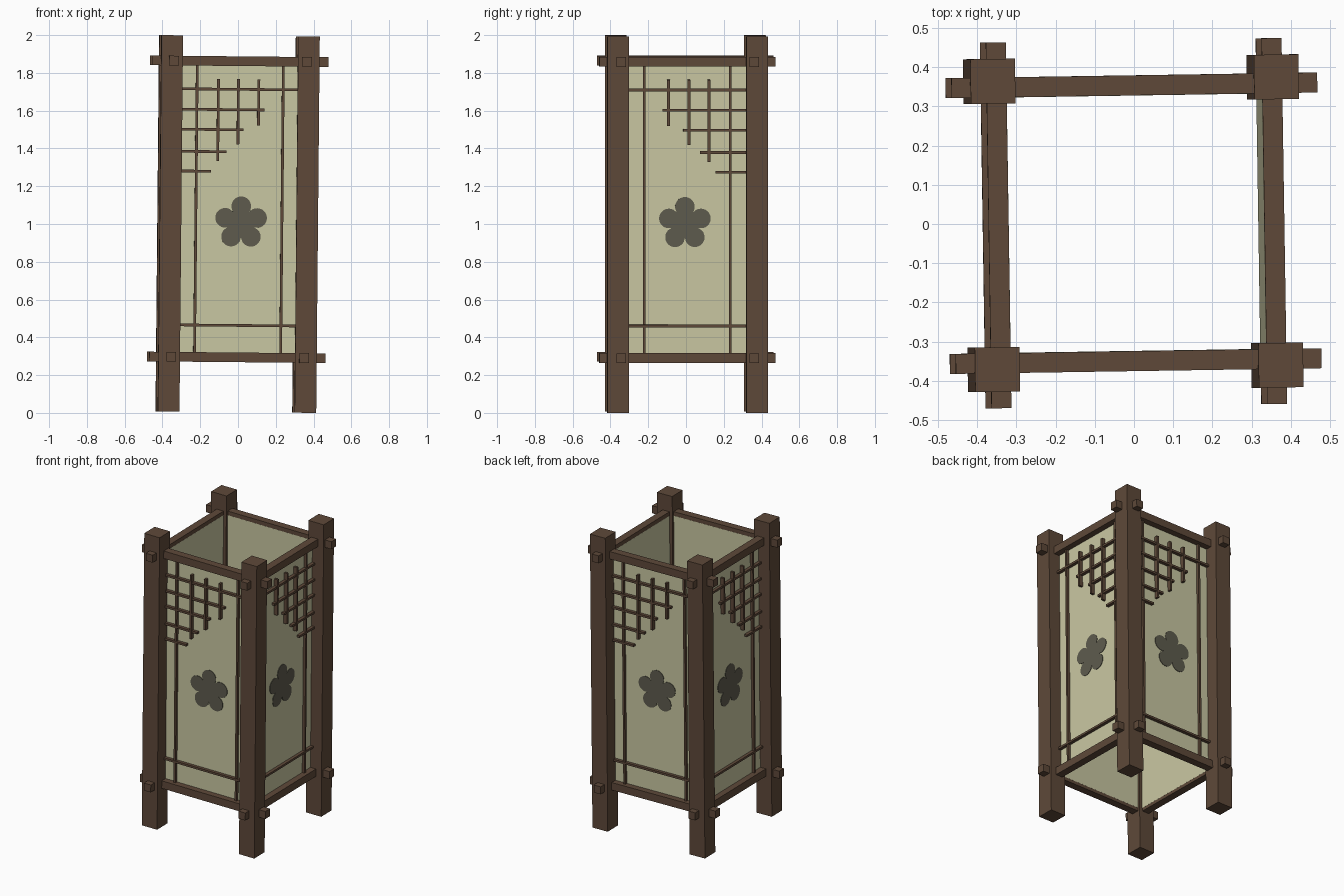
import bpy, bmesh, math
from mathutils import Matrix, Vector

if "Cube" in bpy.data.objects:
    bpy.data.objects.remove(bpy.data.objects["Cube"])


def material(name, rgb):
    m = bpy.data.materials.new(name)
    m.diffuse_color = (*rgb, 1)
    m.use_nodes = True
    m.node_tree.nodes["Principled BSDF"].inputs["Base Color"].default_value = m.diffuse_color
    return m


WOOD = material("dark brown wood", (0.113, 0.066, 0.041))
PAPER = material("cream paper", (0.585, 0.575, 0.362))
INK = material("grey print", (0.113, 0.106, 0.076))

# The whole lantern leans and turns very slightly
LEAN = (Matrix.Translation((-0.002, 0.002, 1)) @ Matrix.Rotation(0.0095, 4, 'Y')
        @ Matrix.Rotation(0.0155, 4, 'Z') @ Matrix.Translation((0, 0, -1)))


def box(bm, lo, hi, mat=Matrix()):
    lo, hi = Vector(lo), Vector(hi)
    bmesh.ops.create_cube(bm, size=1, matrix=mat @ Matrix.Translation((lo + hi) / 2)
                          @ Matrix.Diagonal((*(hi - lo), 1)))


def finish(name, bm, mat):
    bm.transform(LEAN)
    bmesh.ops.recalc_face_normals(bm, faces=bm.faces)
    me = bpy.data.meshes.new(name)
    bm.to_mesh(me)
    bm.free()
    me.materials.append(mat)
    ob = bpy.data.objects.new(name, me)
    bpy.context.collection.objects.link(ob)
    return ob


# Corner posts
PX, PY, PW = 0.362, 0.368, 0.057
for yn, sy in (("front", -1), ("back", 1)):
    for xn, sx in (("left", -1), ("right", 1)):
        bm = bmesh.new()
        box(bm, (sx * PX - PW, sy * PY - PW, 0.004), (sx * PX + PW, sy * PY + PW, 1.996))
        finish(f"{yn}_{xn}_post", bm, WOOD)

# Rails running through the posts, top and bottom
R, RW, RL = 0.352, 0.0255, 0.467
for level, z in (("lower", 0.294), ("upper", 1.862)):
    bm = bmesh.new()
    for s in (-R, R):
        box(bm, (-RL, s - RW, z - RW), (RL, s + RW, z + RW))
        box(bm, (s - RW, -RL, z - RW), (s + RW, RL, z + RW))
    finish(f"{level}_rails", bm, WOOD)

# Four sides: the lattice mirrors so it meets at two opposite corners
T = 0.007                       # half width of a lattice bar
FACE = 0.336                    # outer surface of the paper
EDGE = 0.315                    # where bars meet the posts
ROWS = ((1.605, 0.132), (1.499, 0.022), (1.382, -0.067), (1.278, -0.148))
COLUMNS = ((-0.114, 1.332), (-0.008, 1.422), (0.100, 1.523))

for name, angle, m in (("front", 0, 1), ("right", 90, -1), ("back", 180, 1), ("left", 270, -1)):
    turn = Matrix.Rotation(math.radians(angle), 4, 'Z')

    def bar(bm, u0, u1, z0, z1, d0, d1):
        a, b = sorted((u0 * m, u1 * m))
        box(bm, (a, -d1, z0), (b, -d0, z1), turn)

    # Paper panel
    bm = bmesh.new()
    bar(bm, -0.325, 0.325, 0.29, 1.86, FACE - 0.01, FACE)
    finish(f"{name}_paper", bm, PAPER)

    # Long bars and stepped corner lattice
    bm = bmesh.new()
    for u in (-0.227, 0.229):
        bar(bm, u - T, u + T, 0.30, 1.85, FACE, FACE + 0.018)
    for z, end in ((0.463, EDGE), (1.713, EDGE)) + ROWS:
        bar(bm, -EDGE, end, z - T, z + T, FACE, FACE + 0.021)
    for u, z in COLUMNS:
        bar(bm, u - T, u + T, z, 1.767, FACE, FACE + 0.025)
    finish(f"{name}_lattice", bm, WOOD)

    # Five-petal blossom printed on the paper
    bm = bmesh.new()
    ring = []
    for i in range(100):
        t = 2 * math.pi * i / 100
        r = 0.075 + 0.066 * abs(math.cos(2.5 * t)) ** 0.6
        ring.append(bm.verts.new(turn @ Vector((0.013 * m + r * math.sin(t), -FACE - 0.003,
                                                1.005 + r * math.cos(t)))))
    face = bm.faces.new(ring)
    back = bmesh.ops.extrude_face_region(bm, geom=[face])["geom"]
    bmesh.ops.translate(bm, vec=turn @ Vector((0, 0.003, 0)),
                        verts=[v for v in back if isinstance(v, bmesh.types.BMVert)])
    finish(f"{name}_blossom", bm, INK)
